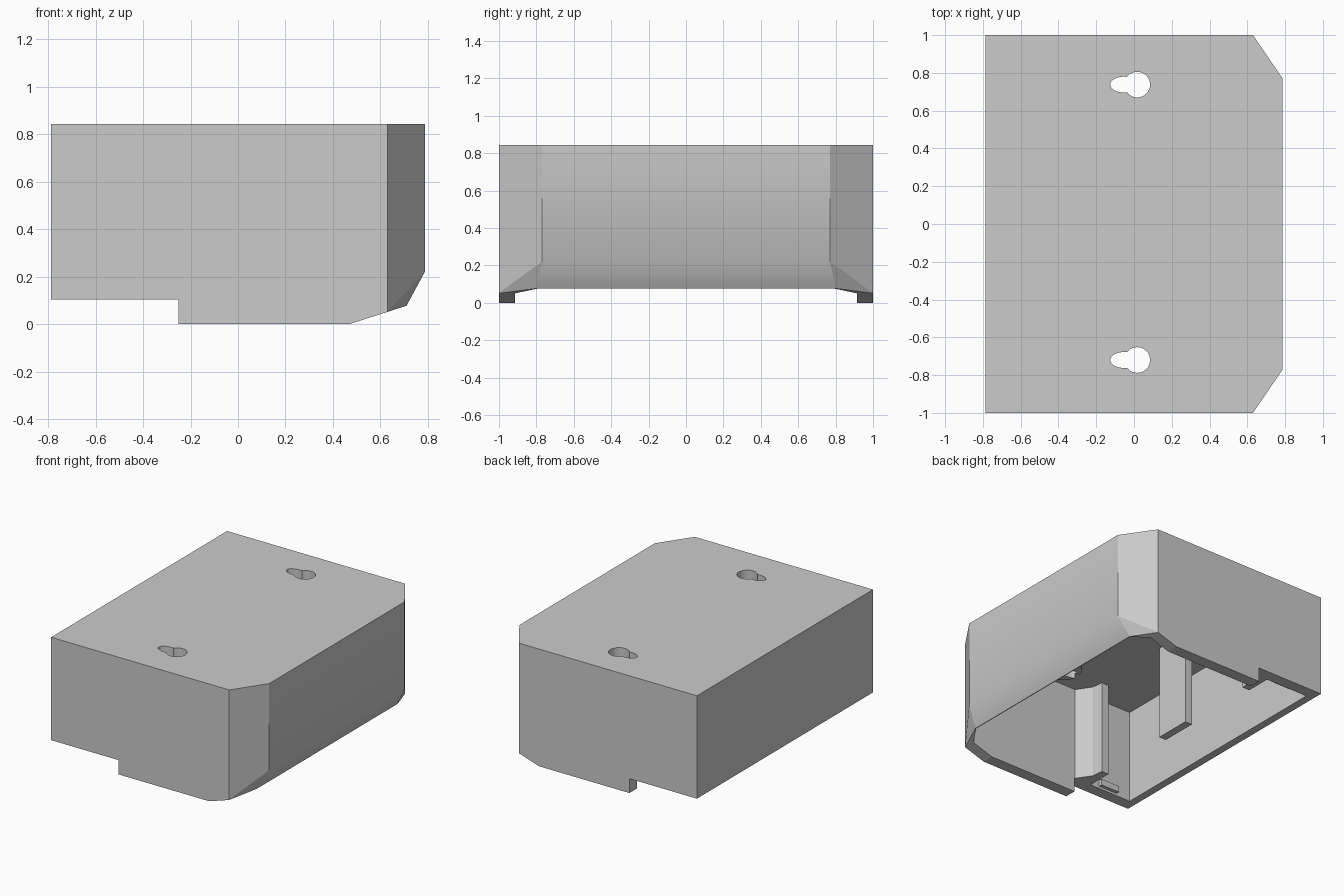
import bpy, bmesh
from mathutils import Vector

if "Cube" in bpy.data.objects:
    bpy.data.objects.remove(bpy.data.objects["Cube"])

grey = bpy.data.materials.new("plain grey")
grey.use_nodes = True
grey.diffuse_color = (0.6, 0.6, 0.6, 1)
grey.node_tree.nodes["Principled BSDF"].inputs["Base Color"].default_value = (0.6, 0.6, 0.6, 1)

TOP, CEILING, STEP = 0.843, 0.785, 0.103


def prism_mesh(points, z0, z1):
    bm = bmesh.new()
    low = [bm.verts.new((x, y, z0)) for x, y in points]
    high = [bm.verts.new((x, y, z1)) for x, y in points]
    bm.faces.new(low)
    bm.faces.new(high)
    for i in range(len(points)):
        bm.faces.new((low[i - 1], low[i], high[i], high[i - 1]))
    bmesh.ops.recalc_face_normals(bm, faces=bm.faces)
    return bm


def finish(bm, name, helper=False):
    mesh = bpy.data.meshes.new(name)
    bm.to_mesh(mesh)
    bm.free()
    mesh.materials.append(grey)
    ob = bpy.data.objects.new(name, mesh)
    bpy.context.collection.objects.link(ob)
    if helper:
        ob.hide_render = True
        ob.hide_viewport = True
    return ob


def box(name, x0, x1, y0, y1, z0, z1, helper=False):
    pts = [(x0, y0), (x1, y0), (x1, y1), (x0, y1)]
    return finish(prism_mesh(pts, z0, z1), name, helper)


def disc(name, x, y, rx, ry, z0, z1, helper=False):
    bm = bmesh.new()
    bmesh.ops.create_cone(bm, cap_ends=True, segments=32, radius1=1, radius2=1, depth=1)
    bmesh.ops.scale(bm, verts=bm.verts, vec=(rx, ry, z1 - z0))
    bmesh.ops.translate(bm, verts=bm.verts, vec=(x, y, (z0 + z1) / 2))
    return finish(bm, name, helper)


def cut(ob, cutter):
    mod = ob.modifiers.new(cutter.name, "BOOLEAN")
    mod.operation, mod.solver, mod.object = "DIFFERENCE", "EXACT", cutter


def slice_off(bm, a, b, c):
    # remove everything on the outer (lower) side of the plane a-b-c
    a, b, c = Vector(a), Vector(b), Vector(c)
    normal = (b - a).cross(c - a).normalized()
    if normal.z > 0:
        normal = -normal
    geom = bm.verts[:] + bm.edges[:] + bm.faces[:]
    res = bmesh.ops.bisect_plane(bm, geom=geom, dist=1e-5, plane_co=a, plane_no=normal, clear_outer=True)
    edges = [e for e in res["geom_cut"] if isinstance(e, bmesh.types.BMEdge)]
    bmesh.ops.edgeloop_fill(bm, edges=edges)
    bmesh.ops.recalc_face_normals(bm, faces=bm.faces)


def footprint(back, front, side, cx, cy):
    return [(back, -side), (cx, -side), (front, -cy), (front, cy), (cx, side), (back, side)]


# Outer shell with bevelled lower front edge
bm = prism_mesh(footprint(-0.787, 0.787, 1.0, 0.63, 0.77), 0, TOP)
slice_off(bm, (0.47, 0, 0), (0.71, 0, 0.077), (0.47, 1, 0))
slice_off(bm, (0.71, 0, 0.077), (0.787, 0, 0.22), (0.71, 1, 0.077))
for s in (-1, 1):
    slice_off(bm, (0.787, s * 0.77, 0.22), (0.63, s, 0.053), (0.71, s * 0.8, 0.077))
# Only the long bevel edge is shaded softly
for f in bm.faces:
    f.smooth = True
for e in bm.edges:
    e.smooth = all(v.co.x > 0.78 and v.co.z < 0.25 for v in e.verts)
shell = finish(bm, "housing_shell")

# Hollow interior and raised rear rim
cavity = finish(prism_mesh(footprint(-0.73, 0.706, 0.915, 0.628, 0.795), -0.2, CEILING),
                "cavity_cutter", True)
cut(shell, cavity)
cut(shell, box("rear_step_cutter", -1, -0.25, -1.2, 1.2, -0.2, STEP, True))

# Keyhole mounting slots with a boss beneath each
for side, y in (("right", -0.72), ("left", 0.738)):
    boss = disc(side + "_keyhole_boss", 0.017, y, 0.13, 0.13, 0.745, CEILING + 0.01)
    hole = disc(side + "_keyhole_cutter", 0.017, y, 0.068, 0.068, 0.6, 1, True)
    slot = disc(side + "_slot_cutter", -0.053, y, 0.073, 0.042, 0.6, 1, True)
    for part in (shell, boss):
        cut(part, hole)
        cut(part, slot)

# Inner ribs hanging from the ceiling
box("middle_rib", -0.39, -0.333, -0.135, 0.135, STEP, CEILING + 0.01)
for side, s in (("right", -1), ("left", 1)):
    # Side rib with a corner gusset against the wall
    outline = [(-0.39, 0.93), (-0.39, 0.73), (-0.333, 0.73), (-0.325, 0.81), (-0.255, 0.915), (-0.255, 0.93)]
    finish(prism_mesh([(x, s * y) for x, y in outline], STEP, CEILING + 0.01), side + "_rib")
    # Small retaining tab on the inner side wall
    y0, y1 = sorted((s * 0.89, s * 0.93))
    box(side + "_tab", -0.615, -0.465, y0, y1, 0.12, 0.165)
